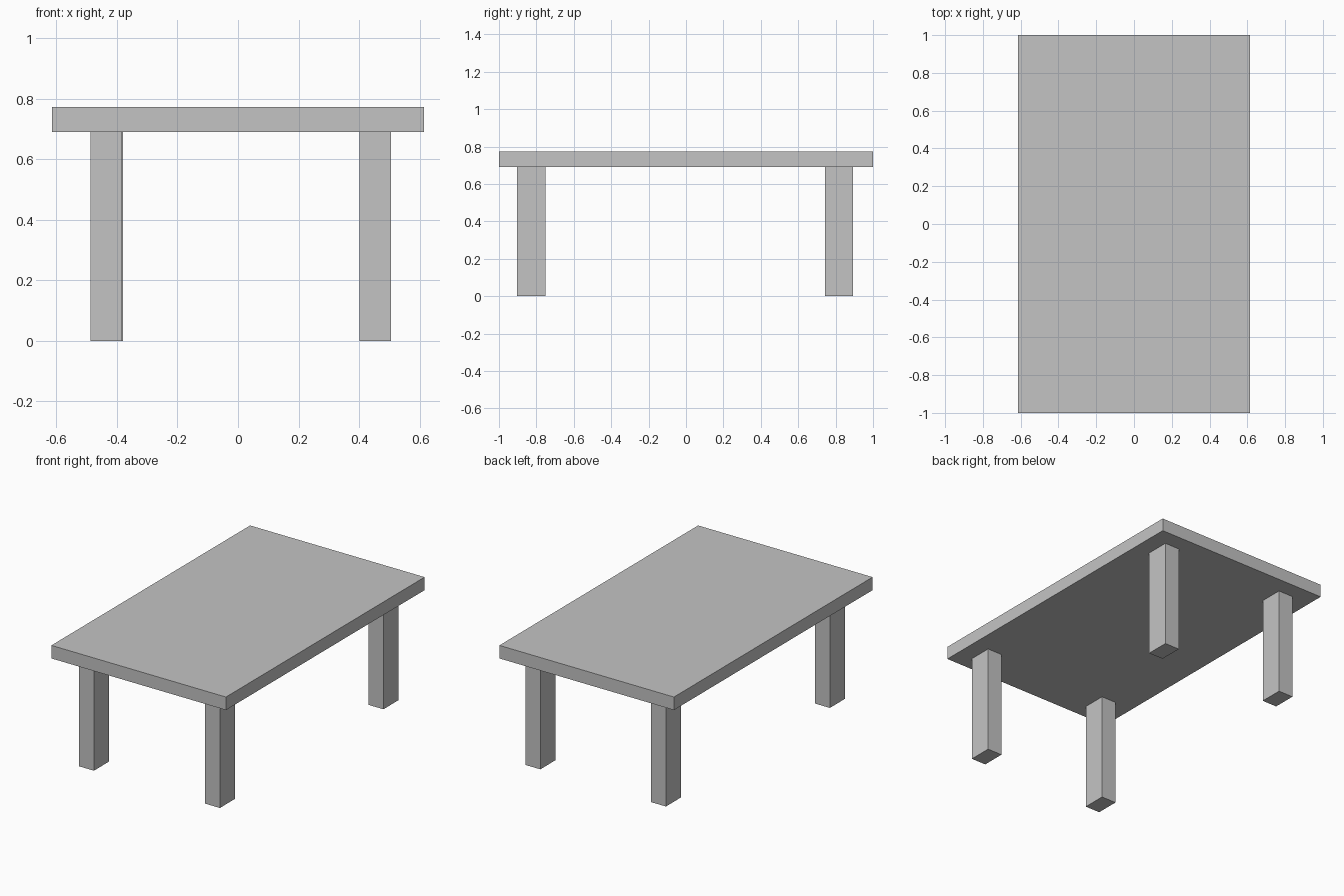
import bpy

cube = bpy.data.objects.get("Cube")
if cube:
    bpy.data.objects.remove(cube, do_unlink=True)

# Single plain grey finish
GREY = (0.55, 0.55, 0.55, 1)
grey = bpy.data.materials.new("plain_grey")
grey.use_nodes = True
grey.diffuse_color = GREY
grey.node_tree.nodes["Principled BSDF"].inputs["Base Color"].default_value = GREY


def box(name, centre, size):
    bpy.ops.mesh.primitive_cube_add(size=1, location=centre)
    obj = bpy.context.object
    obj.name = name
    obj.scale = size
    bpy.ops.object.transform_apply(location=False, rotation=False, scale=True)
    obj.data.materials.append(grey)
    return obj


HEIGHT, LEG_HEIGHT = 0.773, 0.69
SLAB = HEIGHT - LEG_HEIGHT

# Table top
box("table_top", (0, 0, LEG_HEIGHT + SLAB / 2), (1.23, 2, SLAB))

# Four legs, set slightly off centre under the top
LEGS = {
    "front_right_leg": (-0.435, -0.828),
    "front_left_leg": (0.453, -0.828),
    "back_right_leg": (-0.432, 0.818),
    "back_left_leg": (0.453, 0.818),
}
for name, (x, y) in LEGS.items():
    box(name, (x, y, LEG_HEIGHT / 2), (0.104, 0.151, LEG_HEIGHT))
